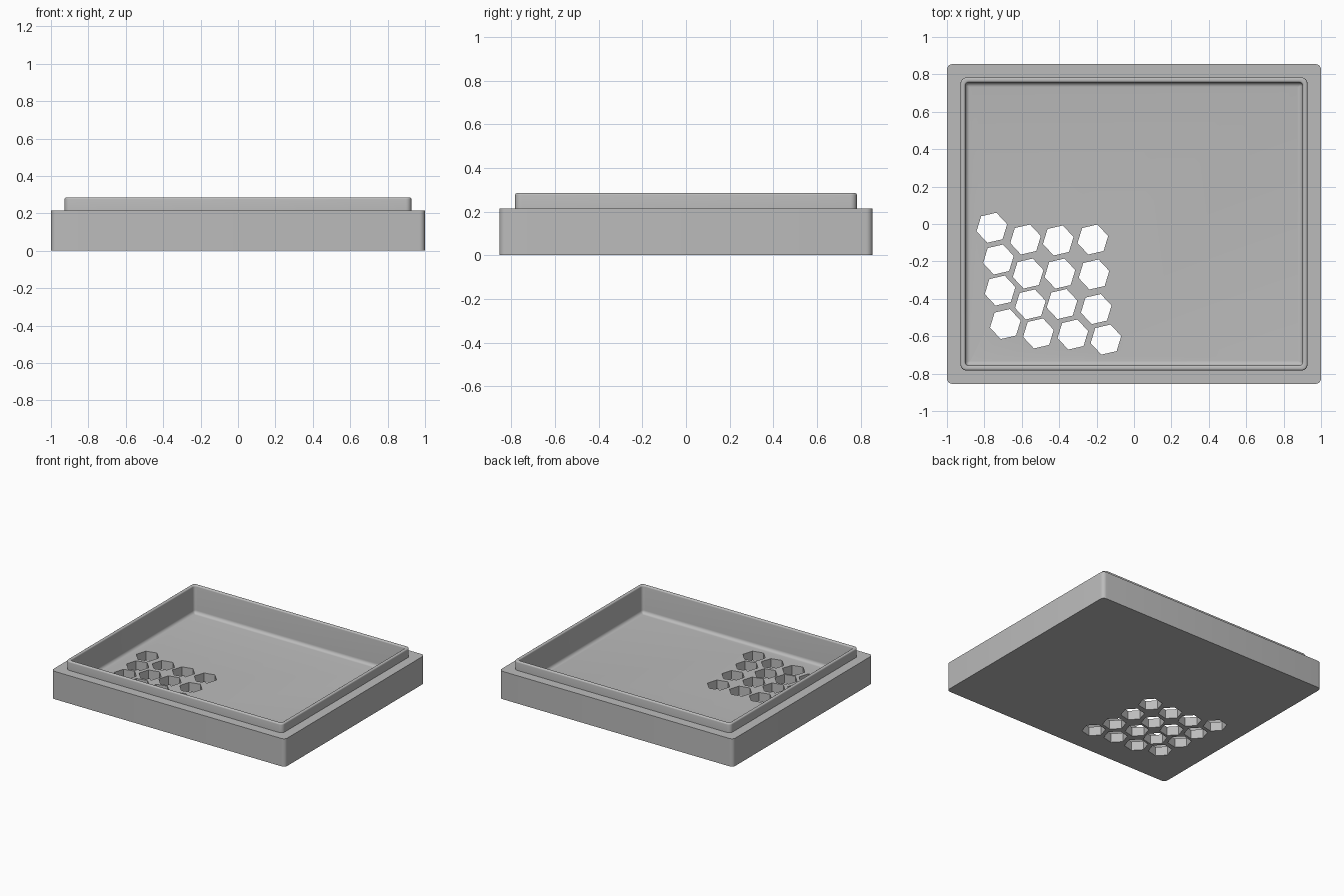
import bpy, bmesh, math

if "Cube" in bpy.data.objects:
    bpy.data.objects.remove(bpy.data.objects["Cube"])

grey = bpy.data.materials.new("light grey")
grey.diffuse_color = (0.5, 0.5, 0.5, 1)
grey.use_nodes = True
grey.node_tree.nodes["Principled BSDF"].inputs["Base Color"].default_value = grey.diffuse_color


def rounded_loop(bm, hx, hy, r, z, seg=6):
    """One rounded-rectangle ring of vertices, counter-clockwise."""
    ring = []
    for i, (sx, sy) in enumerate(((1, 1), (-1, 1), (-1, -1), (1, -1))):
        for k in range(seg + 1):
            a = math.pi / 2 * (i + k / seg)
            ring.append(bm.verts.new((sx * (hx - r) + r * math.cos(a),
                                      sy * (hy - r) + r * math.sin(a), z)))
    return ring


def to_object(bm, name):
    bmesh.ops.recalc_face_normals(bm, faces=bm.faces[:])
    me = bpy.data.meshes.new(name)
    bm.to_mesh(me)
    bm.free()
    ob = bpy.data.objects.new(name, me)
    bpy.context.collection.objects.link(ob)
    me.materials.append(grey)
    return ob


# Cross-section of the wall: (half x, half y, corner radius, z)
section = [(1.0, 0.855, 0.03, 0.0), (1.0, 0.855, 0.03, 0.215),      # outer wall
           (0.927, 0.783, 0.03, 0.215), (0.927, 0.783, 0.03, 0.275)]  # ledge, lip
E = 0.01                                                            # lip edge rounding
for k in range(1, 5):
    a = math.pi / 2 * k / 4
    d = E * (1 - math.cos(a))
    section.append((0.927 - d, 0.783 - d, 0.03 - d, 0.275 + E * math.sin(a)))
for k in range(5):
    a = math.pi / 2 * k / 4
    d = E * (1 - math.sin(a))
    section.append((0.902 + d, 0.757 + d, 0.02 + d, 0.275 + E * math.cos(a)))
FLOOR, F = 0.07, 0.025                                              # floor fillet
for k in range(7):
    a = math.pi / 2 * k / 6
    d = F * (1 - math.cos(a))
    section.append((0.902 - d, 0.757 - d, max(0.02 - d, 0.004),
                    FLOOR + F * (1 - math.sin(a))))

# Tray body: rings joined from the underside, over the lip and down to the floor
bm = bmesh.new()
rings = [rounded_loop(bm, *s) for s in section]
for lo, hi in zip(rings, rings[1:]):
    n = len(lo)
    for i in range(n):
        j = (i + 1) % n
        bm.faces.new((lo[i], lo[j], hi[j], hi[i]))
bm.faces.new(rings[0][::-1])
bm.faces.new(rings[-1])
tray = to_object(bm, "tray")

# Hexagonal vent holes, slightly irregular grid
centres = [(-.76, -.02), (-.58, -.083), (-.405, -.088), (-.22, -.083),
           (-.725, -.19), (-.566, -.265), (-.396, -.265), (-.214, -.27),
           (-.716, -.356), (-.554, -.43), (-.385, -.428), (-.202, -.455),
           (-.688, -.535), (-.511, -.585), (-.327, -.591), (-.15, -.618)]
bm = bmesh.new()
for cx, cy in centres:
    pts = [(cx + 0.084 * math.cos(math.radians(13 + 60 * k)),
            cy + 0.084 * math.sin(math.radians(13 + 60 * k))) for k in range(6)]
    low = [bm.verts.new((x, y, -0.1)) for x, y in pts]
    top = [bm.verts.new((x, y, 0.2)) for x, y in pts]
    bm.faces.new(low[::-1])
    bm.faces.new(top)
    for i in range(6):
        j = (i + 1) % 6
        bm.faces.new((low[i], low[j], top[j], top[i]))
cutter = to_object(bm, "vent_cutter")
cutter.hide_render = True

# Cut the vents, then smooth the rounded edges
bpy.context.view_layer.objects.active = tray
tray.select_set(True)
cutter.select_set(False)
cut = tray.modifiers.new("vents", 'BOOLEAN')
cut.object = cutter
cut.operation = 'DIFFERENCE'
cut.solver = 'EXACT'
bpy.ops.object.modifier_apply(modifier=cut.name)
bpy.data.objects.remove(cutter, do_unlink=True)
bpy.ops.object.shade_smooth_by_angle(angle=math.radians(32))
